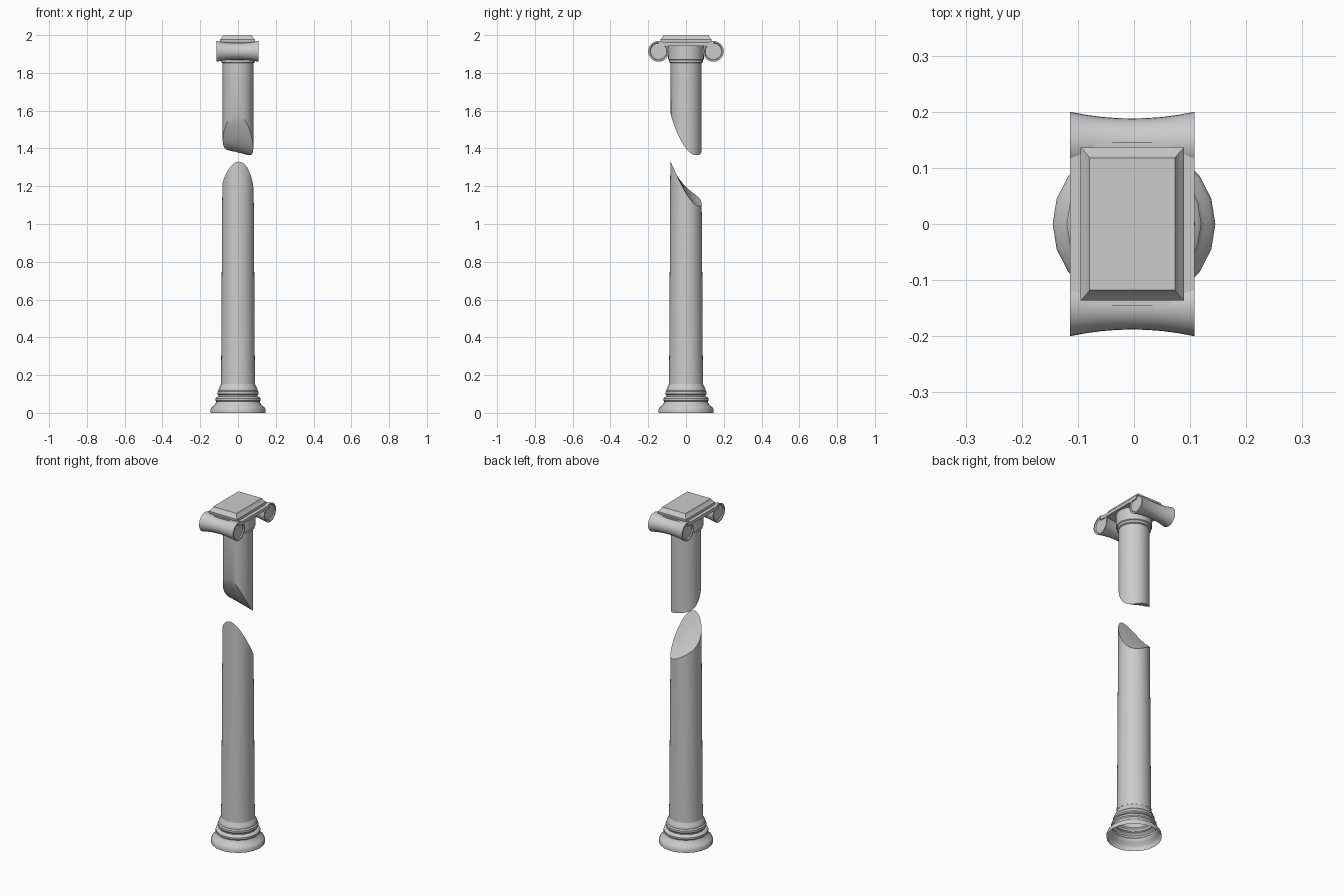
import bpy, bmesh, math

if "Cube" in bpy.data.objects:
    bpy.data.objects.remove(bpy.data.objects["Cube"])

SIDES = 20


def finish(name, bm, angle=35):
    bmesh.ops.recalc_face_normals(bm, faces=bm.faces)
    me = bpy.data.meshes.new(name)
    bm.to_mesh(me)
    bm.free()
    ob = bpy.data.objects.new(name, me)
    bpy.context.collection.objects.link(ob)
    bpy.ops.object.select_all(action='DESELECT')
    ob.select_set(True)
    bpy.context.view_layer.objects.active = ob
    bpy.ops.object.shade_smooth_by_angle(angle=math.radians(angle))
    return ob


def ring(bm, r, z, n=SIDES):
    """Circle of vertices; z may be a height function of (x, y)."""
    vs = []
    for i in range(n):
        a = 2 * math.pi * i / n
        x, y = r * math.cos(a), r * math.sin(a)
        vs.append(bm.verts.new((x, y, z(x, y) if callable(z) else z)))
    return vs


def loft(bm, rings):
    for a, b in zip(rings, rings[1:]):
        n = len(a)
        for i in range(n):
            j = (i + 1) % n
            bm.faces.new((a[i], a[j], b[j], b[i]))


def turned(name, profile, broken=None, n=SIDES):
    """Lathe a profile; optionally close its last ring with a fracture face."""
    bm = bmesh.new()
    rings = [ring(bm, r, z, n) for r, z in profile]
    if broken:
        r = profile[-1][0]
        rings += [ring(bm, r * k, broken, n) for k in (0.7, 0.35)]
    loft(bm, rings)
    if broken:
        c = bm.verts.new((0, 0, broken(0, 0)))
        last = rings[-1]
        for i in range(n):
            bm.faces.new((last[i], last[(i + 1) % n], c))
    return finish(name, bm)


# Curved fracture surfaces
def lower_break(x, y):
    return 1.18 - 1.325 * y + 5.8 * y * y - 0.2 * x - 4 * x * y


def upper_break(x, y):
    return 1.42 - 1.265 * y + 9.4 * y * y - 0.25 * x


# Moulded base, open underneath
turned("base", [(.145, 0), (.145, .018), (.139, .030), (.126, .040), (.117, .054),
                (.115, .060), (.120, .066), (.120, .076), (.113, .084), (.103, .088),
                (.103, .094), (.109, .100), (.109, .112), (.103, .119), (.103, .127),
                (.098, .136), (.091, .152)])

# Two broken halves of the shaft
turned("lower_shaft", [(.091, .152), (.089, .25), (.086, .75), (.083, lower_break)],
       lower_break, 40)
turned("upper_shaft", [(.094, 1.95), (.094, 1.872), (.089, 1.868), (.089, 1.856),
                       (.081, 1.852), (.081, upper_break)], upper_break, 40)

# Scroll rolls, waisted in the middle, with a shallow recess in each end
X0, X1, N = -.114, .108, 28
for side, name in ((-1, "front_scroll"), (1, "back_scroll")):
    bm = bmesh.new()
    stations = [(X0 + .006, .043), (X0, .047)]
    for k in range(9):
        t = k / 8
        stations.append((X0 + (X1 - X0) * t, .043 + .012 * (2 * t - 1) ** 2))
    stations += [(X1, .047), (X1 - .006, .043)]
    rings = []
    for x, r in stations:
        rings.append([bm.verts.new((x, side * .145 + r * math.cos(a), 1.914 + r * math.sin(a)))
                      for a in (2 * math.pi * i / N for i in range(N))])
    loft(bm, rings)
    bm.faces.new(rings[0])
    bm.faces.new(rings[-1])
    finish(name, bm)


# Stacked rectangles for the flat parts of the capital
def stacked(name, levels):
    bm = bmesh.new()
    rings = [[bm.verts.new((-.003 + sx * hx, sy * hy, z))
              for sx, sy in ((-1, -1), (1, -1), (1, 1), (-1, 1))] for z, hx, hy in levels]
    loft(bm, rings)
    bm.faces.new(rings[0])
    bm.faces.new(rings[-1])
    return finish(name, bm)


# Slab joining the scrolls
stacked("scroll_bridge", [(1.943, .111, .145), (1.961, .111, .145)])
# Moulded top block
stacked("top_block", [(1.955, .088, .130), (1.964, .092, .136), (1.976, .092, .136),
                      (1.983, .086, .130), (1.990, .080, .123), (2.0, .076, .118)])
